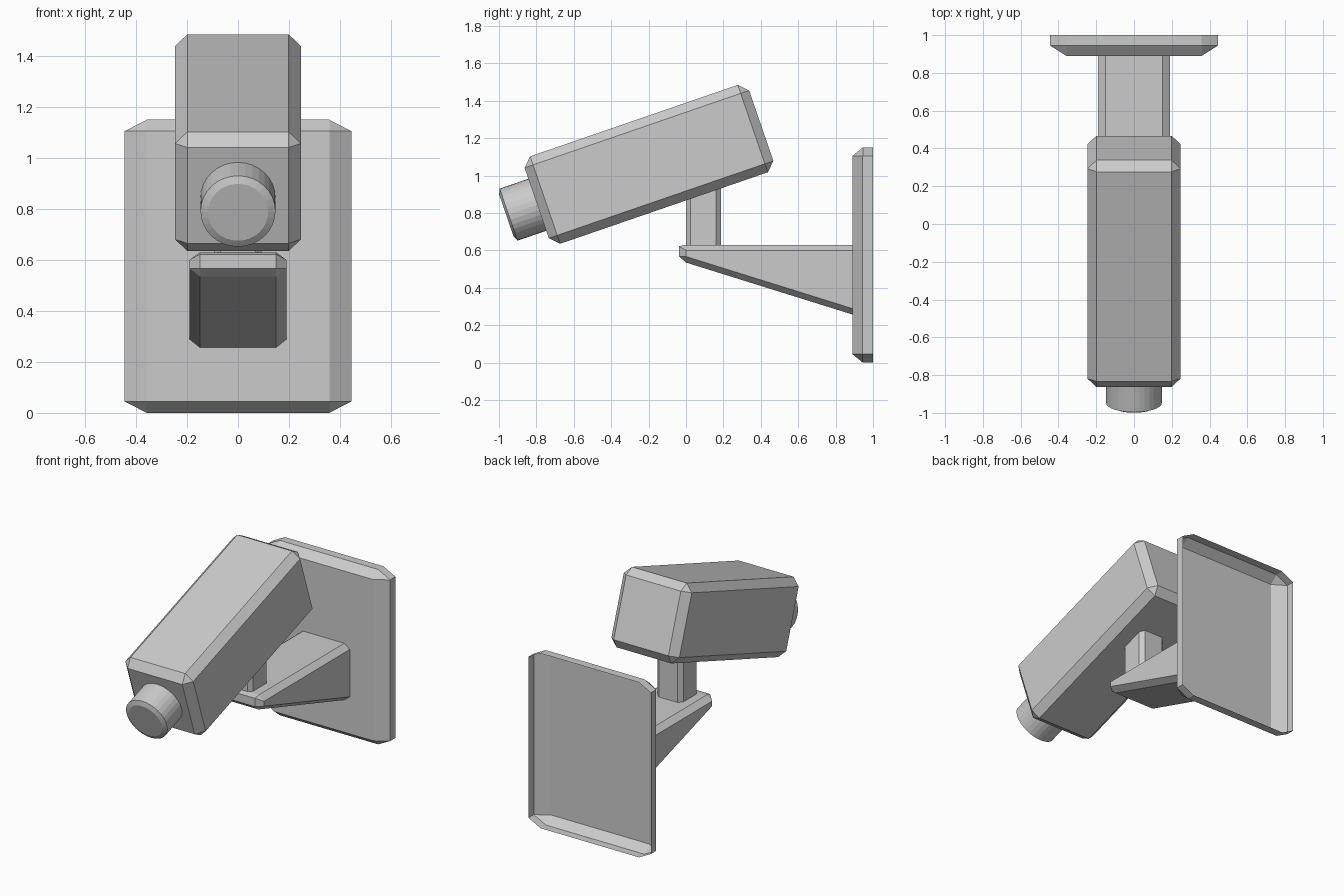
import bpy, bmesh
from math import radians
from mathutils import Matrix, Vector

cube = bpy.data.objects.get("Cube")
if cube:
    bpy.data.objects.remove(cube, do_unlink=True)

grey = bpy.data.materials.new("plain_grey")
grey.use_nodes = True
colour = (0.6, 0.6, 0.6, 1)
grey.diffuse_color = colour
grey.node_tree.nodes["Principled BSDF"].inputs["Base Color"].default_value = colour


def finish(name, bm, matrix=Matrix()):
    """Turn a bmesh into a flat-shaded grey object."""
    bm.transform(matrix)
    mesh = bpy.data.meshes.new(name)
    bm.to_mesh(mesh)
    bm.free()
    mesh.materials.append(grey)
    obj = bpy.data.objects.new(name, mesh)
    bpy.context.collection.objects.link(obj)
    return obj


def hull(points):
    """Convex solid around the points, with flat areas merged."""
    bm = bmesh.new()
    for p in points:
        bm.verts.new(p)
    bmesh.ops.convex_hull(bm, input=bm.verts[:])
    bmesh.ops.dissolve_limit(bm, angle_limit=radians(1), verts=bm.verts[:], edges=bm.edges[:])
    bmesh.ops.recalc_face_normals(bm, faces=bm.faces[:])
    return bm


def chamfered_box(half, cut):
    """Box with every edge chamfered, by a separate amount on each axis."""
    points = []
    for sx in (-1, 1):
        for sy in (-1, 1):
            for sz in (-1, 1):
                for axis in range(3):
                    points.append([s * (half[i] - (0 if i == axis else cut[i]))
                                   for i, s in enumerate((sx, sy, sz))])
    return hull(points)


# Wall plate: front half of a chamfered slab, open at the back
bm = chamfered_box((0.445, 0.11, 0.575), (0.087, 0.055, 0.045))
bmesh.ops.bisect_plane(bm, geom=bm.verts[:] + bm.edges[:] + bm.faces[:],
                       plane_co=(0, 0, 0), plane_no=(0, 1, 0), clear_outer=True)
finish("wall_plate", bm, Matrix.Translation((0, 1.0, 0.575)))

# Tapered bracket arm, open where it meets the plate
WALL = 0.89
middle = [(0, 0.63), (WALL, 0.63), (-0.037, 0.622), (-0.037, 0.567), (0, 0.535), (WALL, 0.257)]
side = [(0, 0.6), (WALL, 0.6), (0, 0.567), (WALL, 0.289)]
bm = hull([(s * x, y, z) for s in (-1, 1)
           for x, outline in ((0.15, middle), (0.19, side)) for y, z in outline])
back = [f for f in bm.faces if f.normal.y > 0.99]
bmesh.ops.delete(bm, geom=back, context='FACES')
finish("bracket_arm", bm)

# Post between the bracket and the housing
bm = chamfered_box((0.093, 0.093, 0.22), (0.025, 0.025, 0.025))
finish("support_post", bm, Matrix.Translation((0, 0.093, 0.8)))

# Housing, tilted nose down
tilt = Matrix.Translation((0, -0.198, 1.06)) @ Matrix.Rotation(radians(19), 4, 'X')
bm = chamfered_box((0.247, 0.635, 0.247), (0.048, 0.048, 0.048))
finish("camera_housing", bm, tilt)

# Lens barrel with a chamfered rim
bm = bmesh.new()
profile = [(0, -0.6), (0.147, -0.6), (0.147, -0.797), (0.118, -0.81), (0, -0.81)]
verts = [bm.verts.new((r, y, 0)) for r, y in profile]
edges = [bm.edges.new(pair) for pair in zip(verts, verts[1:])]
bmesh.ops.spin(bm, geom=verts + edges, cent=(0, 0, 0), axis=(0, 1, 0),
               angle=radians(360), steps=32)
bmesh.ops.remove_doubles(bm, verts=bm.verts[:], dist=0.0005)
bmesh.ops.dissolve_limit(bm, angle_limit=radians(1), verts=bm.verts[:], edges=bm.edges[:])
bmesh.ops.recalc_face_normals(bm, faces=bm.faces[:])
finish("lens_barrel", bm, tilt @ Matrix.Translation(Vector((0, 0, -0.01))))
